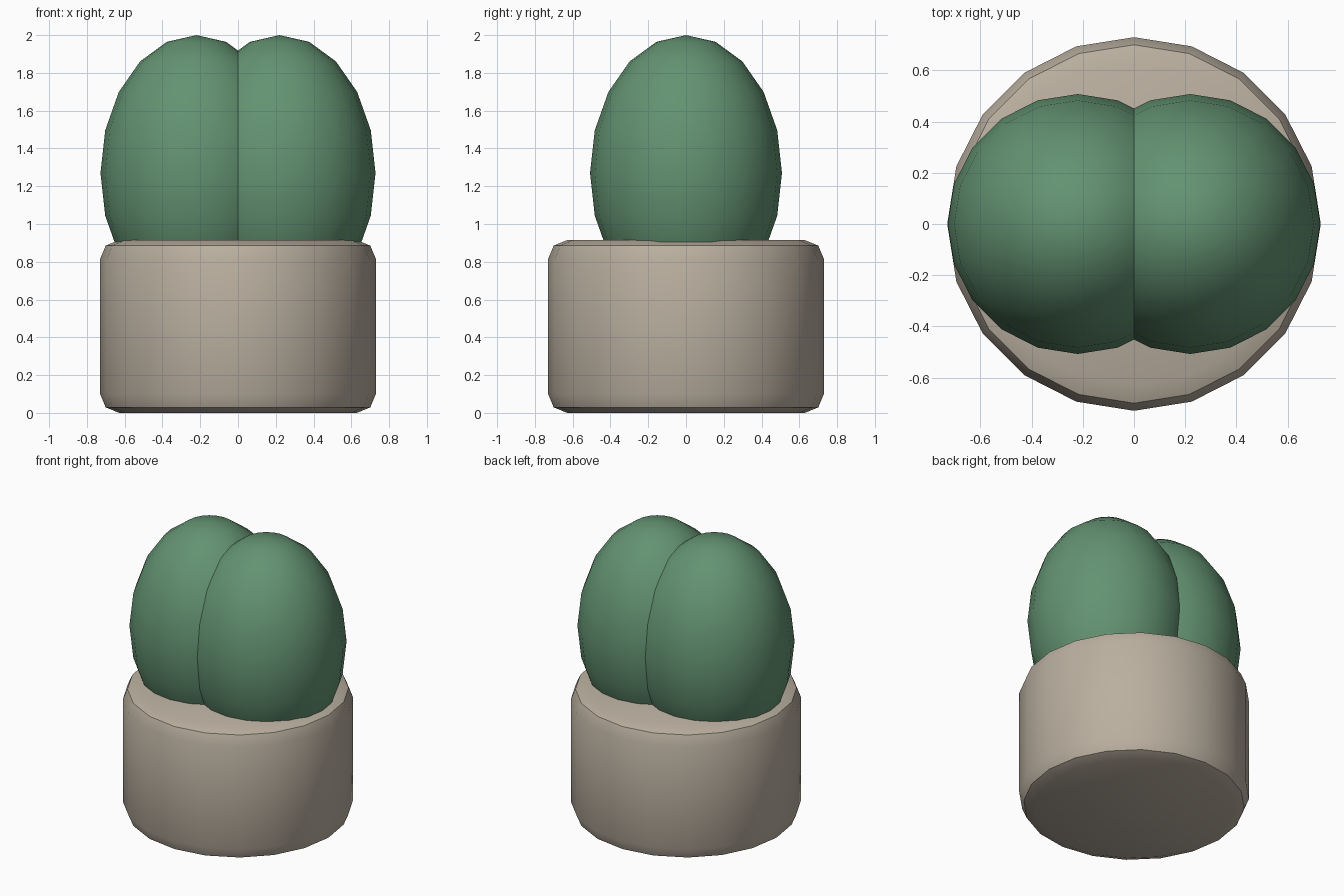
import bpy
import math

cube = bpy.data.objects.get("Cube")
if cube:
    bpy.data.objects.remove(cube, do_unlink=True)


def make_material(name, colour):
    mat = bpy.data.materials.new(name)
    mat.use_nodes = True
    mat.diffuse_color = (*colour, 1)
    bsdf = next(n for n in mat.node_tree.nodes if n.type == 'BSDF_PRINCIPLED')
    bsdf.inputs["Base Color"].default_value = (*colour, 1)
    return mat


def finish(name, mat):
    obj = bpy.context.object
    obj.name = name
    obj.data.materials.append(mat)
    return obj


SIDES = 20
RADIUS = 0.73
POT_HEIGHT = 0.915
clay = make_material("warm clay", (0.49, 0.43, 0.35))
green = make_material("cactus green", (0.125, 0.29, 0.167))

# Round pot with softened rims
bpy.ops.mesh.primitive_cylinder_add(vertices=SIDES, radius=RADIUS, depth=POT_HEIGHT,
                                    location=(0, 0, POT_HEIGHT / 2))
pot = finish("pot", clay)
bevel = pot.modifiers.new("rounded rims", 'BEVEL')
bevel.width = 0.1
bevel.segments = 2
bevel.limit_method = 'ANGLE'
bevel.angle_limit = math.radians(30)
bpy.ops.object.modifier_apply(modifier=bevel.name)
bpy.ops.object.shade_smooth_by_angle(angle=math.radians(30))

# Two egg-shaped lobes that meet in the middle
for side, name in ((1, "left_lobe"), (-1, "right_lobe")):
    bpy.ops.mesh.primitive_uv_sphere_add(segments=SIDES, ring_count=SIDES // 2, radius=1,
                                         location=(side * 0.22, 0, 1.27))
    lobe = finish(name, green)
    lobe.scale = (0.508, 0.508, RADIUS)
    bpy.ops.object.transform_apply(location=False, rotation=False, scale=True)
    bpy.ops.object.shade_smooth()
